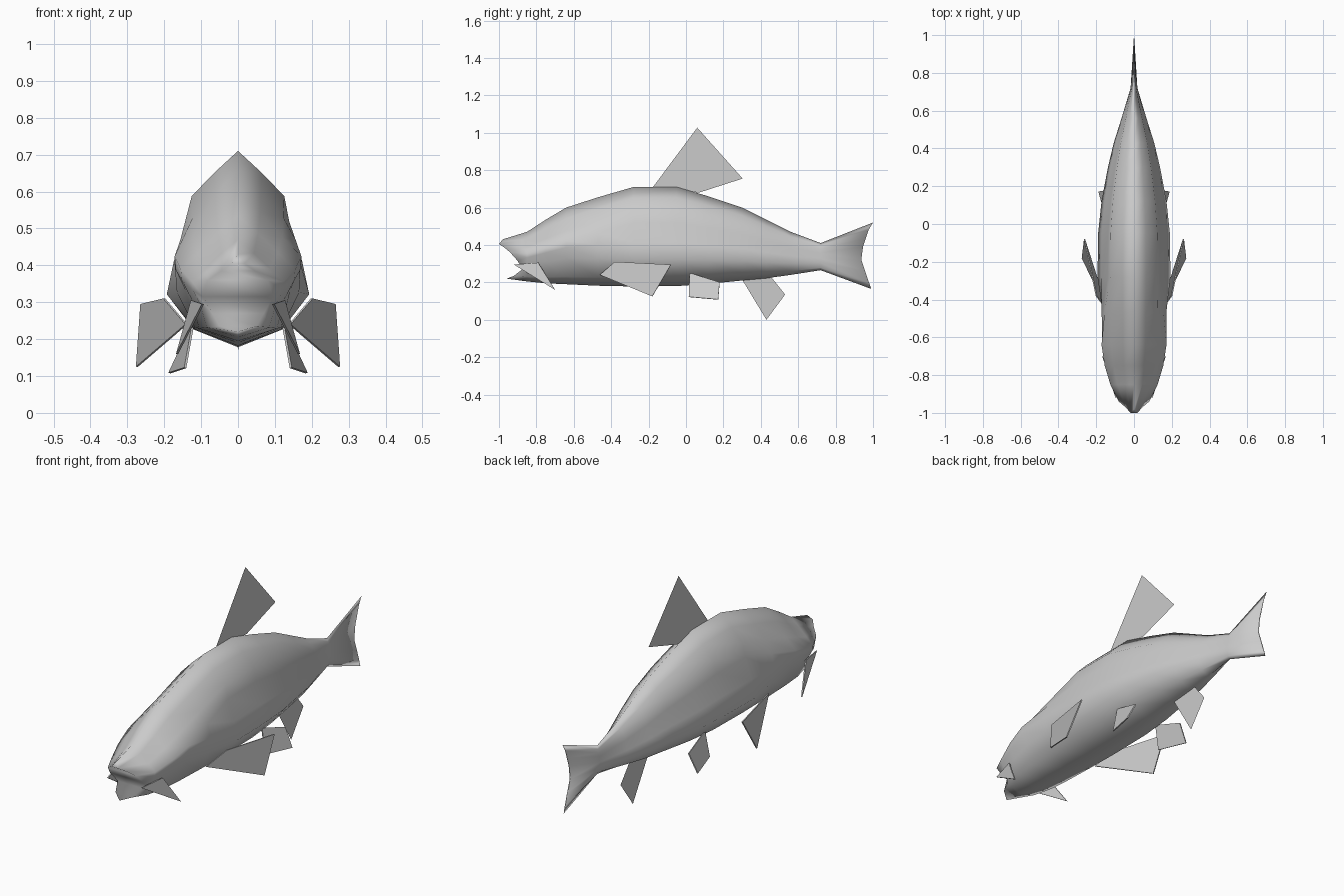
import bpy

cube = bpy.data.objects.get("Cube")
if cube:
    bpy.data.objects.remove(cube, do_unlink=True)

GREY = (0.6, 0.6, 0.6, 1)
skin = bpy.data.materials.new("plain_grey")
skin.use_nodes = True
skin.diffuse_color = GREY
skin.node_tree.nodes["Principled BSDF"].inputs["Base Color"].default_value = GREY


def add_mesh(name, verts, faces, smooth=False):
    mesh = bpy.data.meshes.new(name)
    mesh.from_pydata(verts, [], faces)
    mesh.materials.append(skin)
    for poly in mesh.polygons:
        poly.use_smooth = smooth
    obj = bpy.data.objects.new(name, mesh)
    bpy.context.collection.objects.link(obj)
    return obj


# Half cross-sections from back ridge to belly: (width fraction, height fraction)
TRUNK = [(0, 1), (.33, .89), (.65, .77), (.72, .64), (.9, .44), (1, .27), (.62, .09), (0, 0)]
HEAD = [(0, 1), (.35, .86), (.7, .7), (1, .57), (.98, .48), (.82, .34), (.68, .1), (0, 0)]

# Stations along the body: y, top, bottom, half width, share of head shape
STATIONS = [
    (-.85, .47, .205, .125, 1),
    (-.75, .535, .195, .155, 1),
    (-.64, .6, .19, .172, 1),
    (-.47, .655, .182, .182, .5),
    (-.28, .71, .178, .193, 0),
    (-.05, .71, .18, .19, 0),
    (.12, .66, .192, .172, 0),
    (.3, .6, .21, .138, 0),
    (.43, .535, .222, .107, 0),
    (.56, .47, .24, .066, 0),
    (.72, .41, .265, .018, 0),
]

# Snout ring: the lips reach forward, the mouth sits back, the jaw juts out
rings = [[(0, -.98, .43), (.018, -1, .405), (.045, -.97, .385), (.08, -.94, .36),
          (.095, -.9, .315), (.07, -.875, .27), (.05, -.92, .235), (0, -.96, .22)]]
for y, top, bottom, width, head in STATIONS:
    ring = []
    for (tx, tz), (hx, hz) in zip(TRUNK, HEAD):
        fx, fz = tx + (hx - tx) * head, tz + (hz - tz) * head
        ring.append((width * fx, y, bottom + (top - bottom) * fz))
    rings.append(ring)
# Tail edge: a thin forked rim
rings.append([(.003 * fx, .93 + .06 * abs(2 * fz - 1) + .01 * (fz == 1), .165 + .355 * fz)
              for fx, fz in TRUNK])

verts, faces = [], []
for ring in rings:
    verts += ring + [(-x, y, z) for x, y, z in ring[-2:0:-1]]
rows = len(TRUNK)
count = 2 * rows - 2
for r in range(len(rings) - 1):
    for i in range(count):
        a, b = r * count + i, r * count + (i + 1) % count
        faces.append((a, b, b + count, a + count))
# Close both ends with strips running from side to side
for start, flip in ((0, True), ((len(rings) - 1) * count, False)):
    for k in range(rows - 1):
        strip = [k, k + 1, count - k - 1, (count - k) % count]
        face = [start + i for i in dict.fromkeys(strip)]
        faces.append(face[::-1] if flip else face)
body = add_mesh("body", verts, faces, smooth=True)
body.data.validate()

# Upright fins on the centre line, as (y, z) outlines
UPRIGHT = {
    "dorsal_fin": [(-.18, .705), (.06, 1.027), (.303, .755), (.07, .68)],
    "anal_fin": [(.3, .215), (.43, 0), (.53, .135), (.45, .235)],
}
for name, outline in UPRIGHT.items():
    add_mesh(name, [(0, y, z) for y, z in outline], [range(len(outline))])

# Paired fins, built on the left and mirrored to the right
PAIRED = {
    "pectoral_fin": [(.14, -.46, .24), (.2, -.38, .31), (.262, -.08, .295), (.274, -.18, .125)],
    "pelvic_fin": [(.12, .02, .25), (.143, .015, .122), (.186, .172, .108), (.14, .18, .2)],
    "cheek_fin": [(.095, -.92, .295), (.125, -.79, .305), (.165, -.7, .16)],
}
for name, outline in PAIRED.items():
    for side, sign in (("left", 1), ("right", -1)):
        fin = add_mesh(f"{side}_{name}", [(sign * x, y, z) for x, y, z in outline],
                       [range(len(outline))])
        solid = fin.modifiers.new("thickness", "SOLIDIFY")
        solid.thickness = .006
        solid.offset = 0
